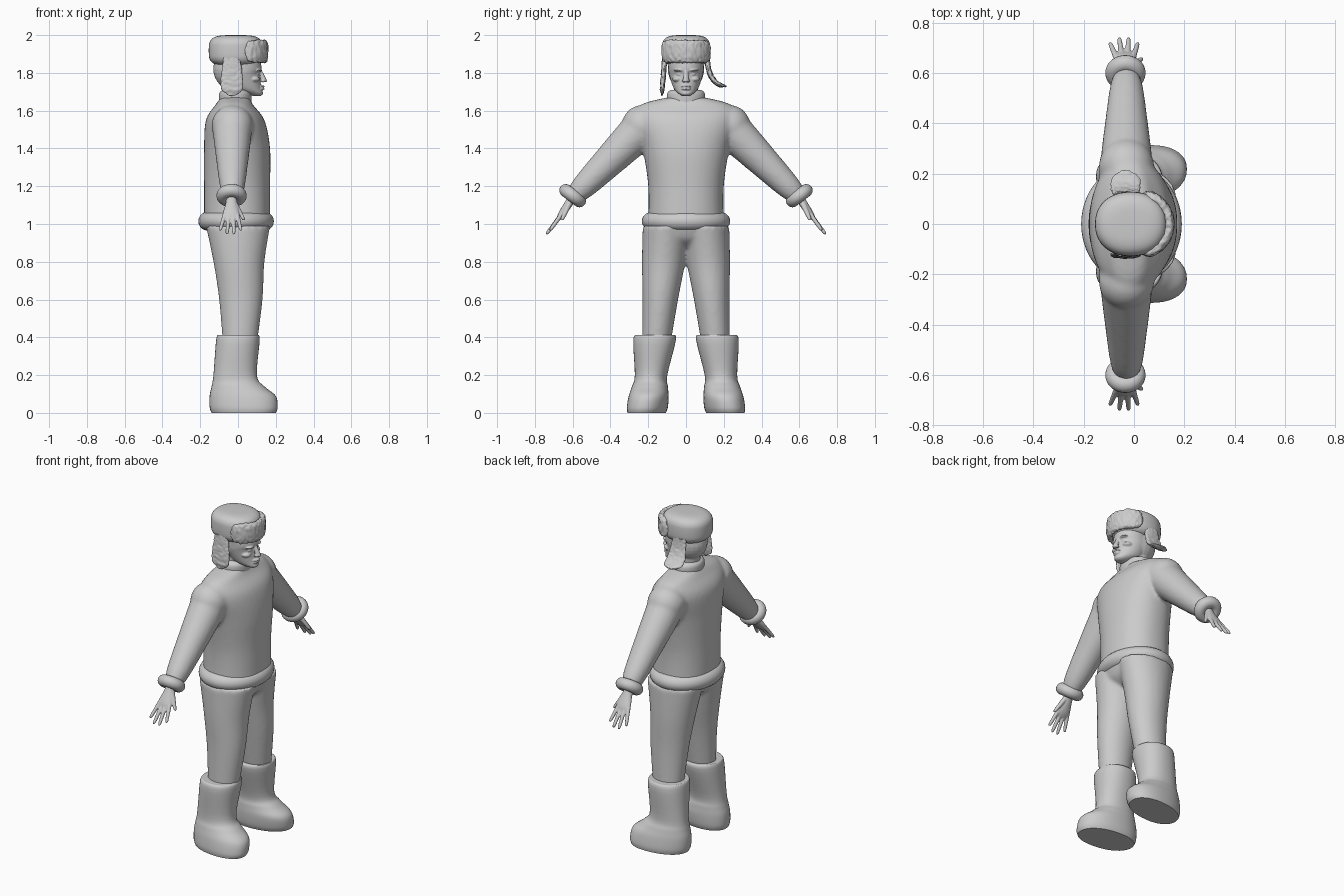
import bpy, bmesh, math
from mathutils import Vector, Matrix, noise

cube = bpy.data.objects.get("Cube")
if cube:
    bpy.data.objects.remove(cube, do_unlink=True)

colour = (0.6, 0.6, 0.6, 1)
grey = bpy.data.materials.new("plain grey")
grey.use_nodes = True
grey.diffuse_color = colour
grey.node_tree.nodes["Principled BSDF"].inputs["Base Color"].default_value = colour
X, Z = Vector((1, 0, 0)), Vector((0, 0, 1))
SIDES = ((1, "left"), (-1, "right"))


def catmull_rom(a, b, c, d, t):
    return b + (c - a) * t / 2 + (a - 2.5 * b + 2 * c - d / 2) * t ** 2 + (1.5 * (b - c) + (d - a) / 2) * t ** 3


def smooth_rings(rings, steps=5):
    """Insert in-between rings along a smooth curve."""
    smooth, last = [], len(rings) - 1
    for i in range(last):
        near = [rings[max(0, min(last, i + k))] for k in (-1, 0, 1, 2)]
        for step in range(steps):
            smooth.append([catmull_rom(*values, step / steps) for values in zip(*near)])
    return smooth + [rings[-1]]


def superpower(value, exponent):
    return math.copysign(abs(value) ** exponent, value)


def loft(bm, rings, across=X, axis=None, side=1, square=2, segments=40, fur=0):
    """Skin rings given as (x, y, z, radius, radius); side=-1 mirrors across y."""
    rings = smooth_rings(rings)
    centres = [Vector(ring[:3]) for ring in rings]
    last = len(rings) - 1
    loops, faces = [], []
    for i, ring in enumerate(rings):
        along = axis or centres[min(i + 1, last)] - centres[max(i - 1, 0)]
        other = along.cross(across).normalized()
        loop = []
        for k in range(segments):
            angle = math.tau * k / segments
            p = (centres[i] + across * ring[3] * superpower(math.cos(angle), 2 / square)
                 + other * ring[4] * superpower(math.sin(angle), 2 / square))
            p += noise.noise_vector(p * 70) * fur
            p.y *= side
            loop.append(bm.verts.new(p))
        loops.append(loop)
    for low, high in zip(loops, loops[1:]):
        for k in range(segments):
            faces.append(bm.faces.new((low[k - 1], low[k], high[k], high[k - 1])))
    faces += [bm.faces.new(loops[0]), bm.faces.new(loops[-1])]
    bmesh.ops.recalc_face_normals(bm, faces=faces)


def stack(bm, rows, offset=0, lean=0, **options):
    """Loft upright slices given as (height, reach back, reach front, half width)."""
    rings = [((front - back) / 2, offset + lean * z, z, (front + back) / 2, half)
             for z, back, front, half in rows]
    loft(bm, rings, axis=Z, **options)


def limb(bm, start, end, thick, thin, side=1):
    """Tapered rod with a rounded far end."""
    rings = []
    for t, cap in ((0, 1), (.5, 1), (.9, .9), (1, .2)):
        radius = (thick + (thin - thick) * t) * cap
        rings.append((*Vector(start).lerp(Vector(end), t), radius, radius))
    loft(bm, rings, side=side, segments=20)


def ball(bm, centre, radii):
    bmesh.ops.create_uvsphere(bm, u_segments=24, v_segments=16, radius=1,
                              matrix=Matrix.Translation(centre) @ Matrix.Diagonal((*radii, 1)))


def shade(ob):
    bpy.ops.object.select_all(action='DESELECT')
    ob.select_set(True)
    bpy.context.view_layer.objects.active = ob
    bpy.ops.object.shade_smooth_by_angle(angle=math.radians(50))


def finish(name, bm, voxel=0, blend=0):
    """Make an object, fusing overlapping pieces when a voxel size is given."""
    mesh = bpy.data.meshes.new(name)
    bm.to_mesh(mesh)
    bm.free()
    mesh.materials.append(grey)
    ob = bpy.data.objects.new(name, mesh)
    bpy.context.collection.objects.link(ob)
    shade(ob)
    if voxel:
        fuse = ob.modifiers.new("fuse", 'REMESH')
        fuse.mode, fuse.voxel_size, fuse.use_smooth_shade = 'VOXEL', voxel, True
        soften = ob.modifiers.new("soften", 'SMOOTH')
        soften.factor, soften.iterations = .5, blend


def padded_roll(name, centre, axis, major, minor, widen=1):
    bpy.ops.mesh.primitive_torus_add(major_segments=56, minor_segments=20, major_radius=major,
                                     minor_radius=minor, location=centre,
                                     rotation=axis.to_track_quat('Z', 'Y').to_euler())
    ob = bpy.context.object
    ob.name, ob.scale.y = name, widen
    ob.data.materials.append(grey)
    shade(ob)


# Sweater: torso, shoulders and sleeves blended together
bm = bmesh.new()
stack(bm, [(1, .18, .17, .2), (1.2, .18, .17, .2), (1.4, .18, .17, .23), (1.55, .17, .14, .27),
           (1.63, .12, .08, .24), (1.67, .09, .06, .1)], square=2.2)
for side, label in SIDES:
    ball(bm, (-.03, side * .23, 1.52), (.11, .11, .11))
    limb(bm, (-.03, .2, 1.54), (-.03, .61, 1.13), .11, .06, side)
finish("sweater", bm, .011, 6)

# Collar, padded hem and cuffs
bm = bmesh.new()
stack(bm, [(1.63, .1, .07, .1), (1.69, .1, .07, .1), (1.71, .08, .05, .08)])
finish("collar", bm)
padded_roll("hem", (-.01, 0, 1.015), Z, .15, .05, 1.17)
for side, label in SIDES:
    padded_roll(label + "_cuff", (-.034, side * .6, 1.15), Vector((0, side * .6, -.8)), .046, .034)

# Trousers: two tapered legs joined at the hips
bm = bmesh.new()
for side, label in SIDES:
    stack(bm, [(.36, .08, .1, .075), (.6, .1, .13, .094), (.8, .13, .14, .115), (.99, .17, .17, .128)],
          offset=.19, lean=-.09, side=side)
stack(bm, [(.88, .08, .09, .12), (.92, .13, .14, .19), (.99, .17, .17, .224)])
finish("trousers", bm, .011, 5)

# Boots, toes turned slightly out
for side, label in SIDES:
    bm = bmesh.new()
    stack(bm, [(0, .14, .2, .1), (.03, .15, .21, .107), (.09, .15, .2, .105), (.14, .14, .14, .095),
               (.2, .13, .1, .086), (.39, .115, .115, .113), (.412, .1, .1, .09)],
          offset=.205, lean=-.1, side=side, square=2.2)
    for v in bm.verts:
        v.co.y += side * v.co.x * max(0, .1 - v.co.z / 2)
    finish(label + "_boot", bm)

# Hands: palm, a fan of four fingers, and a thumb
for side, label in SIDES:
    bm = bmesh.new()
    loft(bm, [(-.035, .59, 1.16, .03, .026), (-.035, .62, 1.11, .03, .022),
              (-.037, .66, 1.05, .045, .018), (-.037, .68, 1.02, .036, .008)], side=side)
    for fan in (-1.5, -.5, .5, 1.5):
        curl = fan * fan / 100
        limb(bm, (fan * .022 - .037, .66, 1.05), (fan * .037 - .04, .743 - curl, .942 + curl),
             .012, .009, side)
    limb(bm, (-.02, .615, 1.115), (.032, .658, 1.02), .016, .01, side)
    finish(label + "_hand", bm, .004, 2)

# Head: skull, neck, face and features
bm = bmesh.new()
ball(bm, (-.015, 0, 1.82), (.116, .096, .115))
stack(bm, [(1.62, .075, .045, .06), (1.76, .09, .045, .065)])
stack(bm, [(1.677, -.085, .118, .016), (1.69, -.03, .133, .04), (1.72, .04, .124, .066),
           (1.79, .08, .116, .089), (1.82, .08, .125, .092), (1.86, .08, .12, .094)])
limb(bm, (.113, 0, 1.82), (.142, 0, 1.75), .01, .017)
for lip in (1.728, 1.715):
    ball(bm, (.123, 0, lip), (.018, .026, .0065))
for side, label in SIDES:
    ball(bm, (.104, side * .036, 1.814), (.022, .03, .008))
    ball(bm, (.1, side * .034, 1.792), (.013, .016, .008))
    ball(bm, (.085, side * .045, 1.767), (.03, .028, .016))
    ball(bm, (.133, side * .012, 1.757), (.011, .009, .008))
finish("head", bm, .004, 3)

# Hat crown: a boxy dome
bm = bmesh.new()
rings = []
for step in range(-8, 9):
    angle = step / 8 * math.pi / 2
    radius = max(.02, math.cos(angle)) ** .5
    rings.append((-.012, 0, 1.918 + .082 * superpower(math.sin(angle), .6), .143 * radius, .128 * radius))
loft(bm, rings, axis=Z, square=2.2)
finish("hat_crown", bm)

# Turned-up furry brim wrapped round the brow
bm = bmesh.new()
rings = []
for step in range(-10, 11):
    t = step / 10
    angle = t * math.radians(80)
    fade = max(.02, 1 - t ** 8) ** .5
    rings.append((.012 + .128 * math.cos(angle), .122 * math.sin(angle), 1.914, .06 * fade, .02 * fade))
loft(bm, rings, across=Z, square=2.8, fur=.005)
finish("hat_brim", bm)

# Furry ear flaps: the left one swings outward, the right one hangs down
for side, label in SIDES:
    bm = bmesh.new()
    rings = []
    for step in range(9):
        t = step / 8
        out, drop = (.1 * t * t, .15 * math.sin(t * math.pi / 2)) if side > 0 else (.015 * t, .2 * t)
        fade = max(.05, (1 - t ** 6)) ** .5
        rings.append((-.033, .113 + out, 1.88 - drop, (.045 + .025 * t) * fade, .013 * fade))
    loft(bm, rings, side=side, square=2.4, fur=.004)
    finish(label + "_ear_flap", bm)
